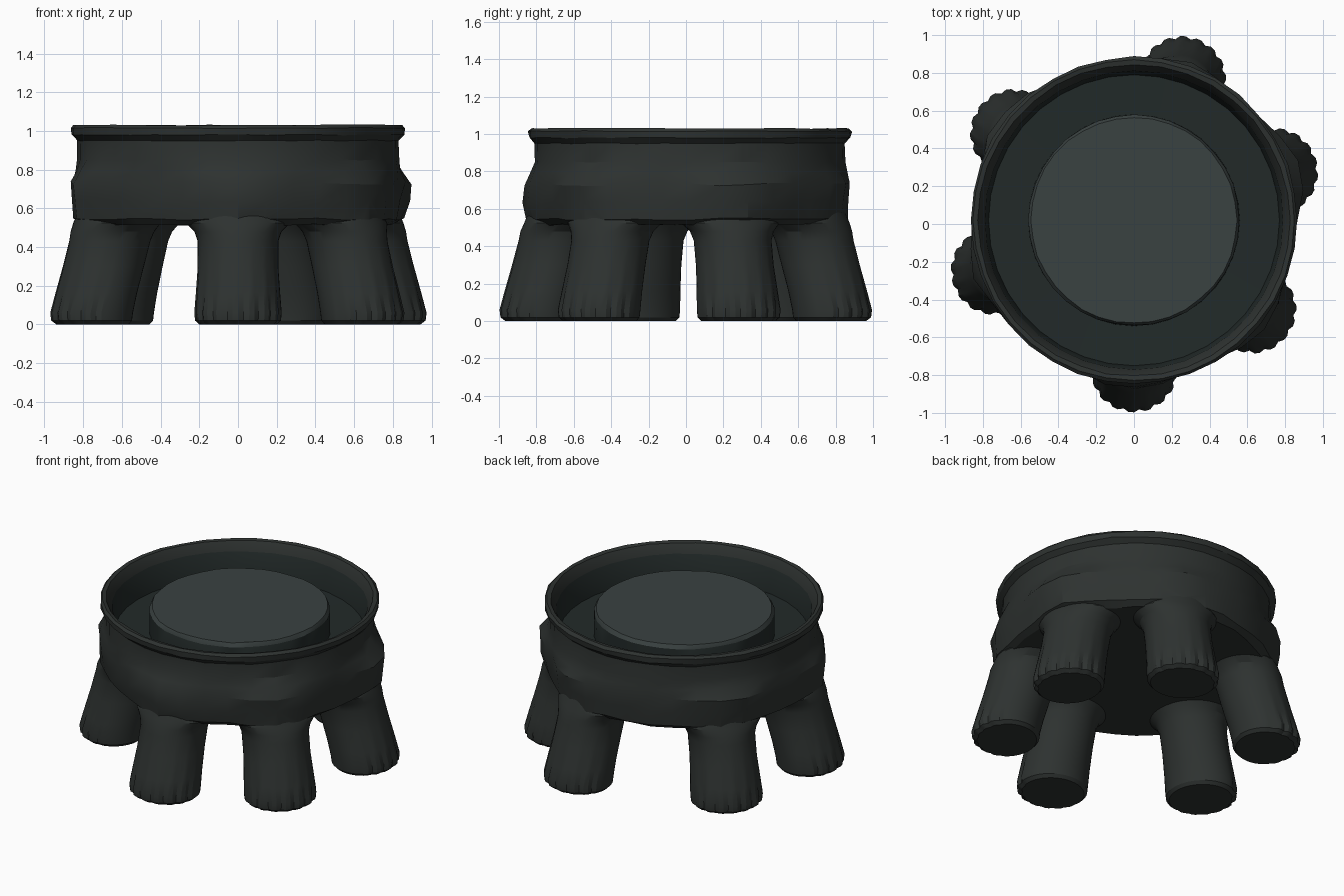
import bpy, bmesh, random
from math import sin, cos, pi, radians, exp, hypot

if "Cube" in bpy.data.objects:
    bpy.data.objects.remove(bpy.data.objects["Cube"])

random.seed(4)
CY = 0.02  # the bowl sits slightly towards the back
# leg direction in degrees: strength of the shoulder bulge above it
LEGS = {270: 1.0, 323: 1.2, 19: 1.6, 71: 0.9, 144: 1.1, 200: 1.2}


def material(name, color):
    m = bpy.data.materials.new(name)
    m.diffuse_color = (*color, 1)
    m.use_nodes = True
    m.node_tree.nodes["Principled BSDF"].inputs["Base Color"].default_value = m.diffuse_color
    return m


MATERIALS = [material("dark_stone", (0.027, 0.032, 0.030)),
             material("channel_stone", (0.016, 0.023, 0.022)),
             material("disc_stone", (0.042, 0.054, 0.053))]


def loft(bm, rings):
    """Skin closed rings of points and cap both ends."""
    loops = [[bm.verts.new(p) for p in ring] for ring in rings]
    n = len(loops[0])
    for a, b in zip(loops, loops[1:]):
        for i in range(n):
            j = (i + 1) % n
            bm.faces.new((a[i], a[j], b[j], b[i]))
    bm.faces.new(loops[0][::-1])
    bm.faces.new(loops[-1])


def finish(name, bm):
    bmesh.ops.recalc_face_normals(bm, faces=bm.faces)
    mesh = bpy.data.meshes.new(name)
    bm.to_mesh(mesh)
    bm.free()
    for m in MATERIALS:
        mesh.materials.append(m)
    ob = bpy.data.objects.new(name, mesh)
    bpy.context.collection.objects.link(ob)
    return ob


def shoulder(a):
    """Bulge strength: highest above a leg, falling to 0 between legs."""
    total = 0
    for leg, strength in LEGS.items():
        d = (a - radians(leg) + pi) % (2 * pi) - pi
        total += strength * exp(-(d / 0.27) ** 2)
    return total


# Bowl: underside, outer wall, lip, channel and raised centre disc
# (radius, height, hand-carved roughness, shoulder bulge above the legs)
profile = [(0.40, 0.515, 0, 0), (0.79, 0.515, 0.006, 0.02), (0.82, 0.545, 0.008, 0.05),
           (0.835, 0.64, 0.012, 0.052), (0.84, 0.73, 0.012, 0.052), (0.835, 0.79, 0.008, 0.02),
           (0.83, 0.85, 0.004, 0), (0.83, 0.95, 0.003, 0), (0.86, 0.98, 0.004, 0),
           (0.865, 1.015, 0.004, 0), (0.85, 1.03, 0.003, 0), (0.825, 1.025, 0.003, 0),
           (0.79, 0.965, 0.002, 0), (0.77, 0.80, 0, 0), (0.56, 0.795, 0, 0),
           (0.558, 0.94, 0.003, 0), (0.545, 0.965, 0.003, 0)]
SIDES = 36
bm = bmesh.new()
rings = []
for r, z, rough, bulge in profile:
    ring = []
    for i in range(SIDES):
        a = 2 * pi * i / SIDES
        rr = r + bulge * shoulder(a) + random.uniform(-rough, rough)
        zz = z + random.uniform(-rough, rough) * 0.8
        ring.append((rr * cos(a), CY + rr * sin(a), zz))
    rings.append(ring)
loft(bm, rings)
bowl = finish("bowl_with_legs", bm)

# Legs: (height, distance from centre, radial radius, side radius, toe depth)
leg_rings = [(0.0, 0.80, 0.185, 0.20, 0.04), (0.02, 0.805, 0.207, 0.222, 0.06),
             (0.06, 0.805, 0.212, 0.226, 0.065), (0.16, 0.78, 0.21, 0.218, 0.03),
             (0.30, 0.74, 0.21, 0.208, 0.012), (0.43, 0.705, 0.21, 0.208, 0),
             (0.48, 0.69, 0.215, 0.225, 0), (0.525, 0.665, 0.22, 0.27, 0),
             (0.60, 0.64, 0.215, 0.24, 0), (0.70, 0.62, 0.20, 0.20, 0)]
LEG_SIDES = 48
bm = bmesh.new()
for angle in LEGS:
    t = radians(angle)
    rings = []
    for z, c, rr, rt, toe in leg_rings:
        ring = []
        for i in range(LEG_SIDES):
            a = 2 * pi * i / LEG_SIDES
            # grooves between toes, only on the outward half
            k = 1 - toe * max(0, min(1, cos(a) * 2 + 0.3)) if i % 3 == 1 else 1
            u, v = c + rr * k * cos(a), rt * k * sin(a)
            ring.append((u * cos(t) - v * sin(t), CY + u * sin(t) + v * cos(t), z))
        rings.append(ring)
    loft(bm, rings)
legs = finish("legs", bm)

# Fuse the legs into the bowl
mod = bowl.modifiers.new("fuse", 'BOOLEAN')
mod.operation = 'UNION'
mod.solver = 'EXACT'
mod.object = legs
bpy.context.view_layer.objects.active = bowl
bowl.select_set(True)
bpy.ops.object.modifier_apply(modifier="fuse")
bpy.data.objects.remove(legs)

# Tint the channel and the centre disc
for f in bowl.data.polygons:
    radius = hypot(f.center.x, f.center.y - CY)
    if f.center.z > 0.78 and radius < 0.79:
        f.material_index = 2 if f.center.z > 0.95 and radius < 0.57 else 1
bpy.ops.object.shade_smooth_by_angle(angle=radians(25))
